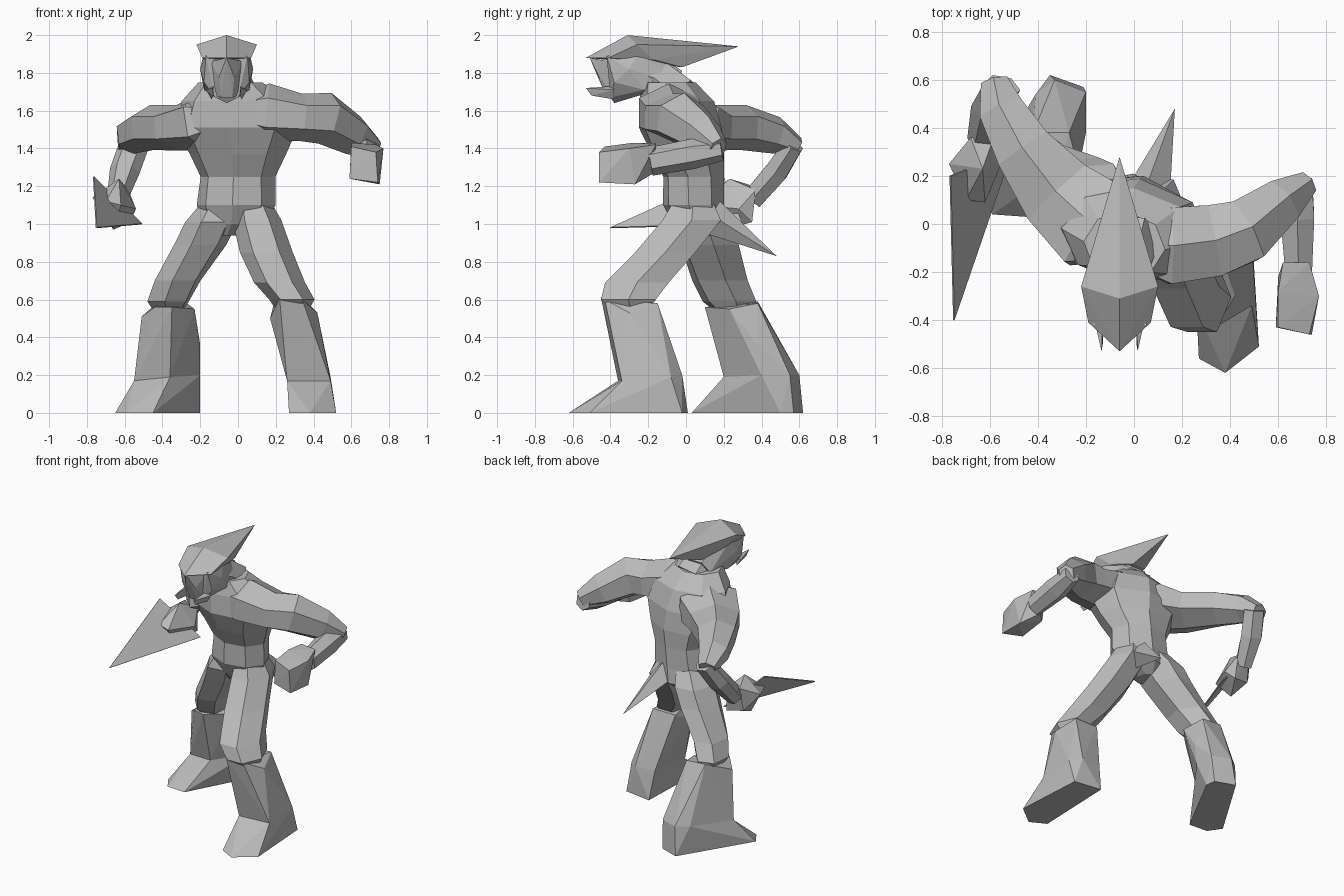
import bpy, bmesh, math
from mathutils import Vector

grey = bpy.data.materials.new("stone grey")
grey.diffuse_color = (0.5, 0.5, 0.5, 1)


def finish(name, bm):
    bmesh.ops.recalc_face_normals(bm, faces=bm.faces[:])
    mesh = bpy.data.meshes.new(name)
    bm.to_mesh(mesh)
    bm.free()
    mesh.materials.append(grey)
    ob = bpy.data.objects.new(name, mesh)
    bpy.context.collection.objects.link(ob)
    return ob


def hull(name, points):
    """Faceted convex solid around a few corner points."""
    bm = bmesh.new()
    for p in points:
        bm.verts.new(p)
    bmesh.ops.convex_hull(bm, input=bm.verts[:])
    loose = [v for v in bm.verts if not v.link_faces]
    bmesh.ops.delete(bm, geom=loose, context='VERTS')
    return finish(name, bm)


def limb(name, stations, hint, sides=6, flat=False, yaws=None):
    """Faceted tube; each station is x, y, z, radius along hint, other radius."""
    bm = bmesh.new()
    centres = [Vector(s[:3]) for s in stations]
    rings = []
    for i, s in enumerate(stations):
        t = centres[min(i + 1, len(centres) - 1)] - centres[max(i - 1, 0)]
        t = Vector((0, 0, 1)) if flat else t.normalized()
        u = Vector(hint)
        if yaws:
            u = Vector((math.cos(yaws[i]), math.sin(yaws[i]), 0))
        u = (u - t * u.dot(t)).normalized()
        v = t.cross(u)
        ring = []
        for k in range(sides):
            a = 2 * math.pi * k / sides
            ring.append(bm.verts.new(centres[i] + u * s[3] * math.cos(a)
                                     + v * s[4] * 1.08 * math.sin(a)))
        rings.append(ring)
    for r0, r1 in zip(rings, rings[1:]):
        for k in range(sides):
            j = (k + 1) % sides
            bm.faces.new((r0[k], r0[j], r1[j], r1[k]))
    bm.faces.new(rings[0])
    bm.faces.new(rings[-1])
    return finish(name, bm)


# Torso, twisting slightly towards the chest
limb("torso", [(-0.05, 0.06, 0.94, 0.06, 0.07), (-0.02, 0.07, 1.00, 0.17, 0.13),
               (-0.01, 0.04, 1.10, 0.21, 0.15), (0, 0.04, 1.25, 0.20, 0.15),
               (0, 0.01, 1.37, 0.26, 0.18), (-0.01, -0.03, 1.51, 0.33, 0.205),
               (-0.02, -0.05, 1.65, 0.28, 0.185), (-0.04, -0.09, 1.75, 0.17, 0.13)],
     (1, 0, 0), 8, True, (-0.1, -0.1, -0.12, -0.15, -0.2, -0.15, -0.1, -0.1))
limb("neck", [(-0.03, -0.04, 1.67, 0.15, 0.12), (-0.05, -0.16, 1.77, 0.12, 0.11),
              (-0.06, -0.30, 1.80, 0.10, 0.09)], (1, 0, 0))

# Pointed tail
hull("tail", [(-0.03, 0.15, 1.04), (0.15, 0.13, 1.05), (0.08, 0.10, 0.95),
              (0.06, 0.18, 1.12), (0.17, 0.48, 0.83)])

# Thighs
limb("left_thigh", [(0.07, 0.04, 1.14, 0.09, 0.10), (0.10, 0.03, 1.02, 0.13, 0.165),
                    (0.15, -0.11, 0.85, 0.14, 0.17), (0.22, -0.26, 0.69, 0.135, 0.18),
                    (0.285, -0.305, 0.60, 0.12, 0.155), (0.29, -0.29, 0.52, 0.07, 0.08)],
     (1, 0, 0), flat=True)
limb("right_thigh", [(-0.08, 0.06, 1.14, 0.09, 0.10), (-0.14, 0.09, 1.01, 0.14, 0.165),
                     (-0.20, 0.125, 0.89, 0.14, 0.155), (-0.32, 0.18, 0.70, 0.125, 0.145),
                     (-0.37, 0.23, 0.59, 0.115, 0.14), (-0.37, 0.26, 0.51, 0.06, 0.07)],
     (1, 0, 0), flat=True, yaws=(0, 0.1, 0.15, 0.25, 0.3, 0.3))

# Shins flare down to the ankle rim, which the feet share
left_ankle = [(0.26, -0.36, 0.17), (0.49, -0.34, 0.17), (0.49, -0.08, 0.19),
              (0.42, -0.02, 0.20), (0.27, -0.03, 0.20)]
right_ankle = [(-0.55, 0.24, 0.17), (-0.36, 0.20, 0.19), (-0.20, 0.40, 0.20),
               (-0.20, 0.55, 0.20), (-0.33, 0.60, 0.20), (-0.41, 0.54, 0.20)]
hull("left_shin", left_ankle + [
    (0.22, -0.45, 0.61), (0.34, -0.43, 0.60), (0.42, -0.30, 0.53),
    (0.37, -0.15, 0.58), (0.19, -0.15, 0.58), (0.17, -0.30, 0.50)])
hull("right_shin", right_ankle + [
    (-0.51, 0.20, 0.51), (-0.44, 0.13, 0.56), (-0.35, 0.10, 0.56),
    (-0.23, 0.23, 0.55), (-0.27, 0.38, 0.58), (-0.42, 0.38, 0.59),
    (-0.20, 0.38, 0.36)])
hull("left_foot", left_ankle + [
    (0.27, -0.56, 0), (0.38, -0.62, 0), (0.52, -0.51, 0), (0.49, -0.02, 0),
    (0.29, 0.01, 0)])
hull("right_foot", right_ankle + [
    (-0.65, 0.13, 0), (-0.59, 0.04, 0), (-0.45, 0.03, 0), (-0.20, 0.50, 0),
    (-0.21, 0.57, 0), (-0.35, 0.62, 0)])

# Upper arms, rooted inside the chest
UP = (0, 0, 1)
limb("left_upper_arm", [(-0.02, -0.07, 1.60, 0.08, 0.10), (0.15, -0.09, 1.59, 0.155, 0.17),
                        (0.33, -0.07, 1.565, 0.125, 0.16), (0.46, -0.03, 1.56, 0.14, 0.14),
                        (0.61, 0.09, 1.47, 0.11, 0.10), (0.72, 0.17, 1.40, 0.06, 0.05)], UP)
limb("right_upper_arm", [(0.0, -0.08, 1.58, 0.07, 0.08), (-0.17, 0.0, 1.54, 0.16, 0.21),
                         (-0.32, 0.13, 1.51, 0.12, 0.175), (-0.46, 0.31, 1.51, 0.12, 0.13),
                         (-0.55, 0.47, 1.47, 0.10, 0.10), (-0.58, 0.59, 1.41, 0.05, 0.06)],
     UP)

# Forearms
limb("left_forearm", [(0.69, 0.19, 1.395, 0.06, 0.055), (0.68, 0.03, 1.37, 0.08, 0.075),
                      (0.685, -0.19, 1.33, 0.075, 0.06)], UP)
limb("right_forearm", [(-0.55, 0.57, 1.42, 0.08, 0.055), (-0.60, 0.48, 1.28, 0.08, 0.065),
                       (-0.64, 0.35, 1.13, 0.055, 0.06)], (1, 0, 0))

# Fists
hull("left_fist", [(0.62, -0.16, 1.43), (0.73, -0.16, 1.42), (0.60, -0.28, 1.43),
                   (0.77, -0.30, 1.40), (0.60, -0.43, 1.41), (0.73, -0.46, 1.38),
                   (0.59, -0.43, 1.24), (0.74, -0.46, 1.22), (0.75, -0.27, 1.21),
                   (0.60, -0.22, 1.26), (0.66, -0.17, 1.27)])
hull("right_fist", [(-0.68, 0.36, 1.20), (-0.58, 0.37, 1.18), (-0.63, 0.23, 1.24),
                    (-0.77, 0.25, 1.14), (-0.70, 0.10, 1.12), (-0.62, 0.09, 1.10),
                    (-0.54, 0.28, 1.08), (-0.66, 0.20, 0.97), (-0.57, 0.35, 1.01),
                    (-0.69, 0.33, 1.03)])

# Flat triangular blade
corners = [Vector((-0.75, -0.40, 0.98)), Vector((-0.765, 0.20, 1.25)),
           Vector((-0.51, 0.30, 1.0))]
off = (corners[1] - corners[0]).cross(corners[2] - corners[0]).normalized() * 0.004
hull("blade", [c + off * s for c in corners for s in (1, -1)])


def mirrored(points, cx=-0.06):
    return [(cx + s * x, y, z) for x, y, z in points for s in ((1, -1) if x else (1,))]


# Head with a swept-back pointed crest
hull("crest", mirrored([(0, -0.53, 1.88), (0.13, -0.41, 1.88), (0.16, -0.26, 1.95),
                        (0, -0.31, 2.0), (0.11, -0.17, 1.87), (0.05, -0.02, 1.83),
                        (0, 0.28, 1.94)]))
hull("head", mirrored([(0.11, -0.42, 1.89), (0.12, -0.25, 1.91), (0.14, -0.30, 1.82),
                       (0.12, -0.38, 1.75), (0.12, -0.22, 1.71), (0.06, -0.40, 1.67),
                       (0, -0.38, 1.64), (0.10, -0.05, 1.74), (0.05, -0.02, 1.81),
                       (0.07, -0.12, 1.88)]))
hull("muzzle", mirrored([(0, -0.51, 1.88), (0.04, -0.46, 1.78), (0.03, -0.42, 1.67),
                         (0.07, -0.38, 1.68), (0.09, -0.40, 1.86)]))
for side, s in (("left", 1), ("right", -1)):
    hull(side + "_tusk", [(-0.06 + s * x, y, z) for x, y, z in
                          [(0.07, -0.38, 1.73), (0.11, -0.38, 1.71), (0.08, -0.38, 1.66),
                           (0.07, -0.50, 1.68), (0.075, -0.53, 1.72)]])
